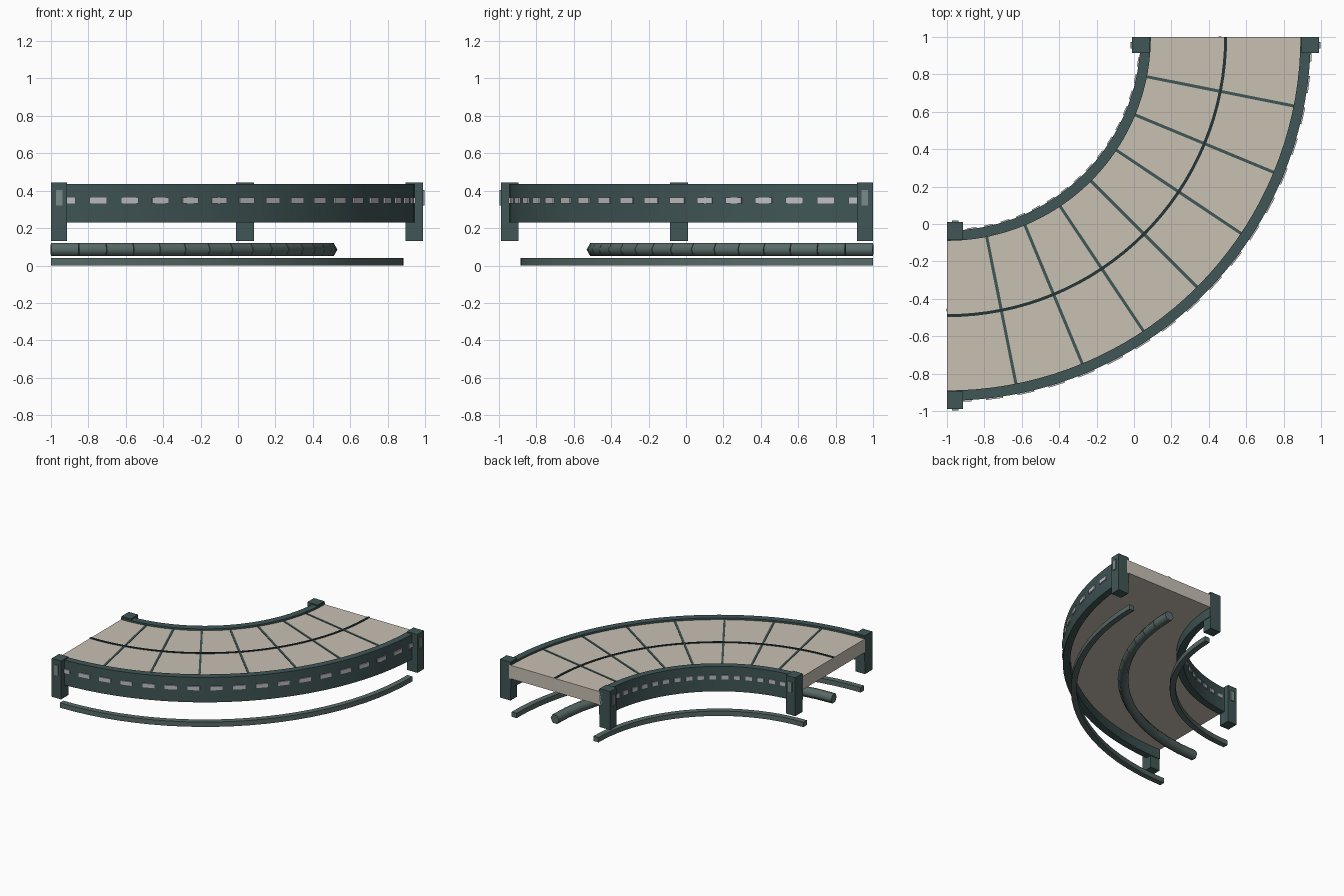
import bpy, bmesh
from math import sin, cos, pi, radians

if "Cube" in bpy.data.objects:
    bpy.data.objects.remove(bpy.data.objects["Cube"])

# Everything bends round one corner of the quarter turn
CX, CY = -1.0, 1.0
MID = 1.49
QUARTER = pi / 2


def material(name, rgb):
    m = bpy.data.materials.new(name)
    m.diffuse_color = (*rgb, 1)
    m.use_nodes = True
    m.node_tree.nodes["Principled BSDF"].inputs["Base Color"].default_value = m.diffuse_color
    return m


TEAL = material("dark teal metal", (0.052, 0.092, 0.092))
DARK = material("deep teal line", (0.018, 0.036, 0.038))
STEEL = material("grey green steel", (0.098, 0.145, 0.137))
TAN = material("tan deck", (0.58, 0.53, 0.45))
LIGHT = material("pale grey light", (0.52, 0.52, 0.55))
PANEL = material("grey post panel", (0.20, 0.26, 0.25))


def polar(r, a, z, t=0.0):
    """Radius r, angle a from the front, offset t along the tangent."""
    return (CX + r * sin(a) + t * cos(a), CY - r * cos(a) + t * sin(a), z)


def finish(name, bm, mat, smooth=None):
    bmesh.ops.recalc_face_normals(bm, faces=bm.faces)
    me = bpy.data.meshes.new(name)
    bm.to_mesh(me)
    bm.free()
    me.materials.append(mat)
    ob = bpy.data.objects.new(name, me)
    bpy.context.collection.objects.link(ob)
    if smooth:
        bpy.ops.object.select_all(action='DESELECT')
        ob.select_set(True)
        bpy.context.view_layer.objects.active = ob
        bpy.ops.object.shade_smooth_by_angle(angle=radians(smooth))
    return ob


def loft(bm, loops):
    """Skin a list of closed rings and cap both ends."""
    rings = [[bm.verts.new(p) for p in loop] for loop in loops]
    n = len(rings[0])
    for a, b in zip(rings, rings[1:]):
        for i in range(n):
            j = (i + 1) % n
            bm.faces.new((a[i], a[j], b[j], b[i]))
    bm.faces.new(rings[0])
    bm.faces.new(rings[-1])


def arc_bar(name, r0, r1, z0, z1, mat, segs=32):
    bm = bmesh.new()
    prof = [(r0, z0), (r1, z0), (r1, z1), (r0, z1)]
    loft(bm, [[polar(r, QUARTER * i / segs, z) for r, z in prof]
              for i in range(segs + 1)])
    return finish(name, bm, mat, 20)


def box(bm, r0, r1, t0, t1, z0, z1, a):
    prof = [(r0, z0), (r1, z0), (r1, z1), (r0, z1)]
    loft(bm, [[polar(r, a, z, t) for r, z in prof] for t in (t0, t1)])


# Deck with centre line and radial joints
arc_bar("deck", 1.07, 1.91, 0.31, 0.42, TAN)
arc_bar("deck_centre_line", MID - 0.008, MID + 0.008, 0.418, 0.426, DARK)
bm = bmesh.new()
for i in range(1, 8):
    box(bm, 1.07, 1.90, -0.008, 0.008, 0.418, 0.424, QUARTER * i / 8)
finish("deck_joints", bm, TEAL)

# Mirrored sides: side beam, light strips, end posts, ground rail
for side, s in (("inner", -1), ("outer", 1)):
    def span(a, b):
        return sorted((MID + s * a, MID + s * b))

    arc_bar(side + "_beam", *span(0.40, 0.455), 0.23, 0.435, TEAL, 36)
    arc_bar(side + "_ground_rail", *span(0.35, 0.395), 0.0, 0.04, STEEL, 24)

    bm = bmesh.new()
    half = 0.0235 * (MID + s * 0.455)
    for i in range(18):
        box(bm, *span(0.453, 0.462), -half, half, 0.332, 0.364,
            radians(2.5 + 5 * i))
    finish(side + "_beam_lights", bm, LIGHT)

    for end, a, d in (("front", 0.0, 1), ("back", QUARTER, -1)):
        bm = bmesh.new()
        box(bm, *span(0.405, 0.50), *sorted((0, d * 0.085)), 0.13, 0.445, a)
        finish(f"{side}_{end}_post", bm, TEAL)
        bm = bmesh.new()
        box(bm, *span(0.499, 0.508), *sorted((d * 0.027, d * 0.062)),
            0.32, 0.403, a)
        finish(f"{side}_{end}_post_panel", bm, PANEL)

# Segmented centre tube under the deck
bm = bmesh.new()
N = 16
for i in range(N):
    a = QUARTER * (i + 0.5) / N
    half = MID * QUARTER / N / 2
    ring = [(MID + 0.04 * cos(k * pi / 3), 0.085 + 0.04 * sin(k * pi / 3))
            for k in range(6)]
    loft(bm, [[polar(r, a, z, t) for r, z in ring] for t in (-half, half)])
finish("centre_tube", bm, STEEL, 65)
